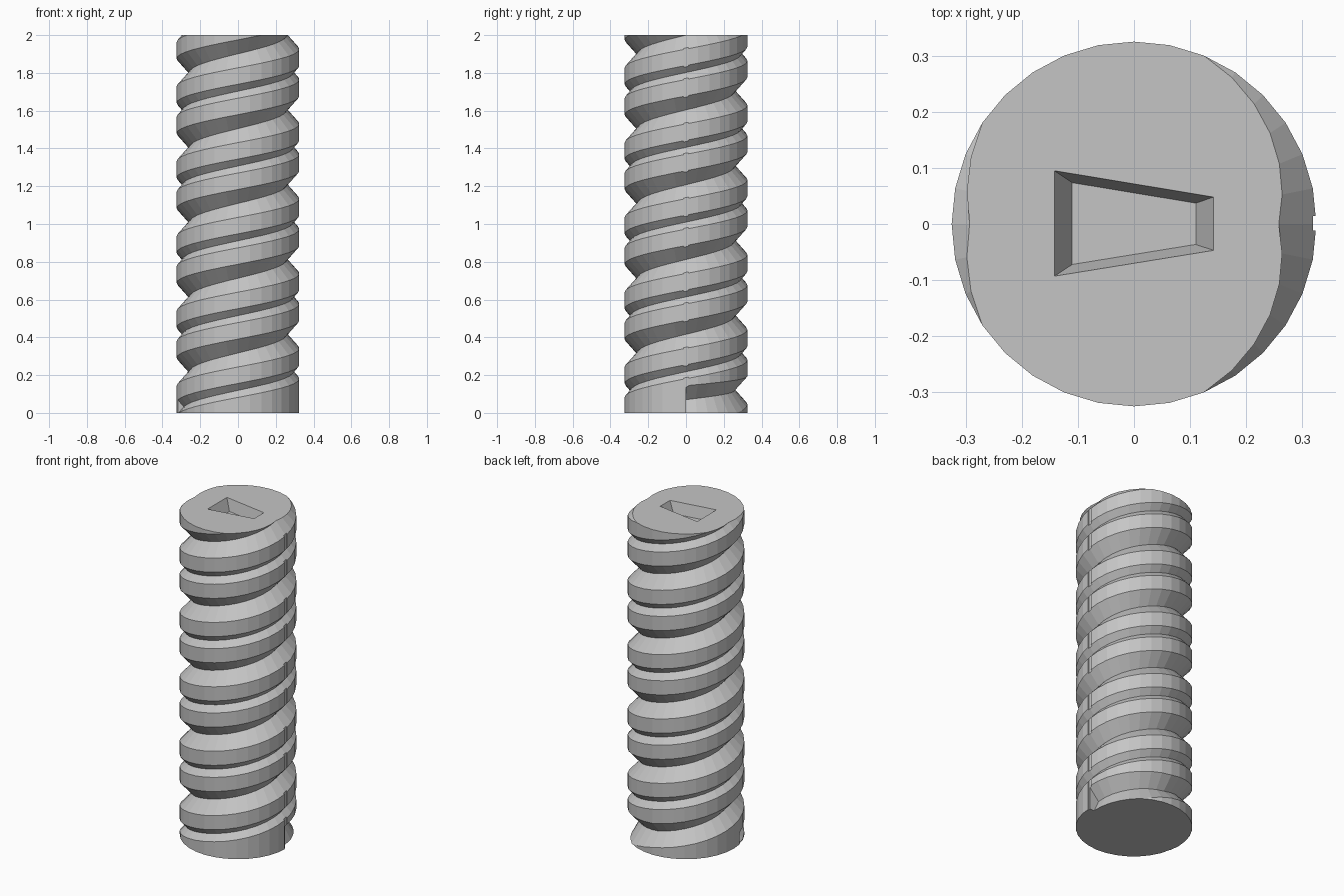
import bpy, bmesh, math

if "Cube" in bpy.data.objects:
    bpy.data.objects.remove(bpy.data.objects["Cube"], do_unlink=True)

RADIUS, HEIGHT, SIDES = 0.325, 2.0, 32
PITCH, START = 0.396, 0.02
DEEP, DEEP_HALF = 0.067, 0.074
SHALLOW, SHALLOW_HALF = 0.032, 0.037
SHALLOW_START = 17          # facet where the shallow groove begins

grey = bpy.data.materials.new("plain grey")
grey.use_nodes = True
colour = (0.56, 0.56, 0.56, 1)
grey.diffuse_color = colour
grey.node_tree.nodes["Principled BSDF"].inputs["Base Color"].default_value = colour


def make_object(name, bm):
    bmesh.ops.recalc_face_normals(bm, faces=bm.faces[:])
    mesh = bpy.data.meshes.new(name)
    bm.to_mesh(mesh)
    bm.free()
    mesh.materials.append(grey)
    obj = bpy.data.objects.new(name, mesh)
    bpy.context.scene.collection.objects.link(obj)
    return obj


def radius_at(points, z):
    """Radius of a groove outline at a given height."""
    for (za, ra), (zb, rb) in zip(points, points[1:]):
        if za <= z <= zb and zb > za:
            return ra + (rb - ra) * (z - za) / (zb - za)
    return RADIUS


def column(facet, shallow_begun):
    """Outline of both V grooves up one side, trimmed to the rod's ends."""
    points = []
    for k in range(-2, 7):
        turn = facet / SIDES + k
        z, low = START + PITCH * turn, DEEP_HALF
        if 0 <= turn < 0.25:            # wider run-in at the bottom
            fade = 1 - turn / 0.25
            z += 0.05 * fade
            low *= 1 + fade
        depth = DEEP if k >= 0 else 0
        points += [(z - low, RADIUS), (z, RADIUS - depth), (z + DEEP_HALF, RADIUS)]
        z = START + PITCH * (turn + 0.5)
        depth = SHALLOW if k >= 0 or (k == -1 and shallow_begun) else 0
        points += [(z - SHALLOW_HALF, RADIUS), (z, RADIUS - depth),
                   (z + SHALLOW_HALF, RADIUS)]
    angle = math.tau * facet / SIDES
    result = []
    for z, r in points:
        if not 0 <= z <= HEIGHT:
            z = min(max(z, 0), HEIGHT)
            r = radius_at(points, z)
        result.append((r * math.cos(angle), r * math.sin(angle), z))
    return result


# Threaded rod: neighbouring outlines joined into strips, then capped
bm = bmesh.new()
known = {}


def vert(co):
    key = tuple(round(c, 5) + 0.0 for c in co)
    if key not in known:
        known[key] = bm.verts.new(co)
    return known[key]


def add_face(verts):
    verts = list(dict.fromkeys(verts))
    if len(verts) > 2 and not bm.faces.get(verts):
        bm.faces.new(verts)


columns = [column(i, False) for i in range(SHALLOW_START + 1)]
columns += [column(i, True) for i in range(SHALLOW_START, SIDES + 1)]
columns = [[vert(p) for p in col] for col in columns]
pairs = list(zip(columns, columns[1:]))
pairs.append((columns[-1], columns[0][6:]))   # one turn up at the seam
for a, b in pairs:
    for j in range(min(len(a), len(b)) - 1):
        add_face([a[j], b[j], b[j + 1], a[j + 1]])
add_face([col[0] for col in columns])
add_face([col[-1] for col in columns])
rod = make_object("threaded_rod", bm)


def prism(name, lower, upper):
    bm = bmesh.new()
    a = [bm.verts.new(p) for p in lower]
    b = [bm.verts.new(p) for p in upper]
    bm.faces.new(a)
    bm.faces.new(b)
    for i in range(len(a)):
        j = (i + 1) % len(a)
        bm.faces.new([a[i], a[j], b[j], b[i]])
    return make_object(name, bm)


def cut(cutter):
    cutter.hide_render = True
    cutter.display_type = 'WIRE'
    cutter.hide_set(True)
    mod = rod.modifiers.new(cutter.name, 'BOOLEAN')
    mod.operation = 'DIFFERENCE'
    mod.solver = 'EXACT'
    mod.object = cutter


# Tapered wedge-shaped socket in the top
socket = [(-0.142, 0.095), (-0.142, -0.093), (0.142, -0.047), (0.142, 0.048)]


def ring(scale, z):
    return [(x * scale, y * scale, z) for x, y in socket]


cut(prism("socket_cutter", ring(0.775, HEIGHT - 0.07), ring(1.064, HEIGHT + 0.02)))

# Thin upright slot along the thread crests
slot = [(0.319, -0.012), (0.35, -0.012), (0.35, 0.014), (0.319, 0.014)]
cut(prism("slot_cutter", [(x, y, -0.1) for x, y in slot],
          [(x, y, HEIGHT + 0.1) for x, y in slot]))
